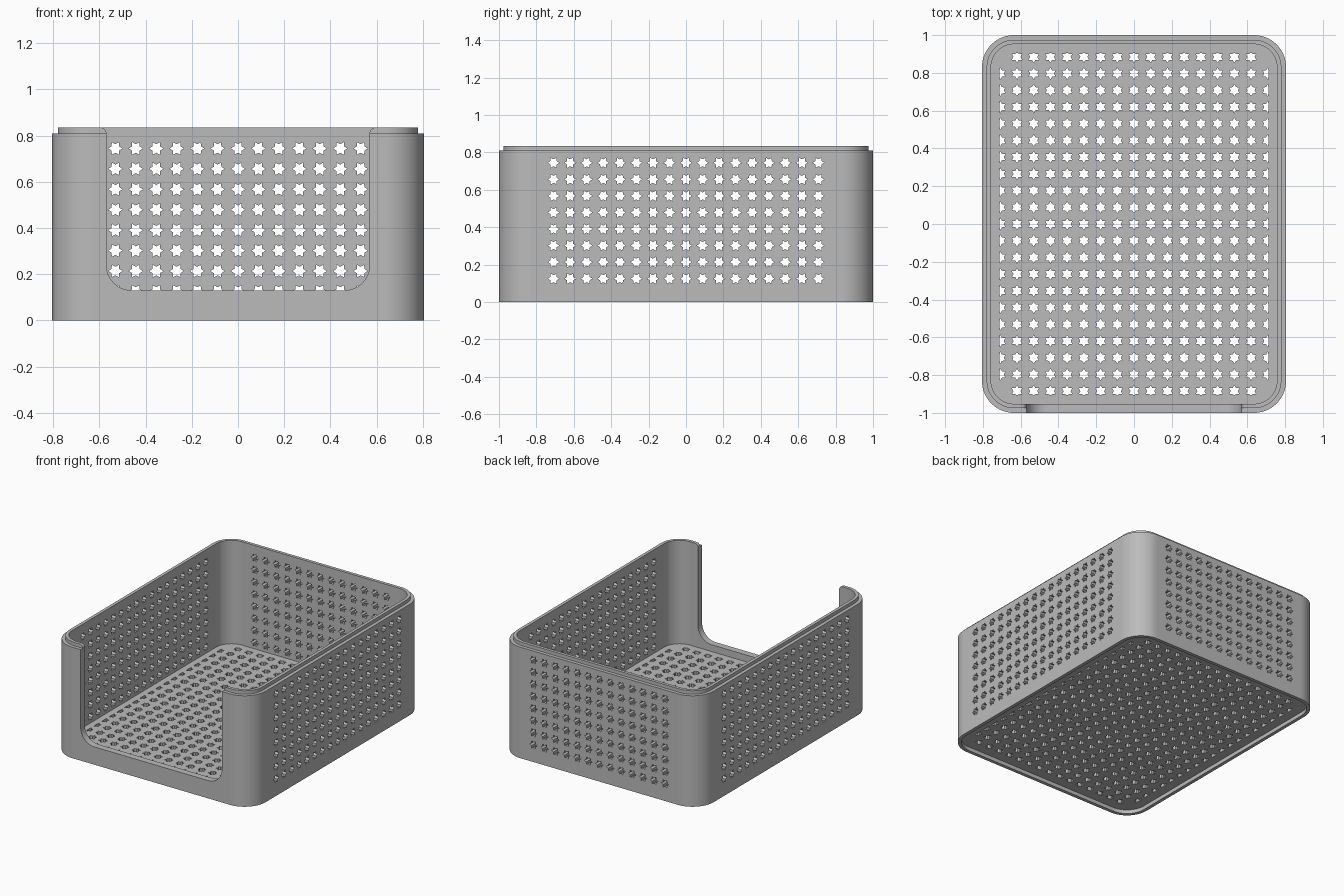
import bpy, bmesh, math
from math import sin, cos, pi, radians

old = bpy.data.objects.get("Cube")
if old:
    bpy.data.objects.remove(old)

HX, HY, RADIUS = 0.805, 1.0, 0.17      # outer half sizes and corner radius
PITCH, STAR_R = 0.0885, 0.031          # perforation spacing and star size


def new_object(name, bm):
    bmesh.ops.recalc_face_normals(bm, faces=bm.faces[:])
    mesh = bpy.data.meshes.new(name)
    bm.to_mesh(mesh)
    bm.free()
    ob = bpy.data.objects.new(name, mesh)
    bpy.context.collection.objects.link(ob)
    return ob


def arc(cx, cy, r, start, end, steps):
    return [(cx + r * cos(radians(start + (end - start) * i / steps)),
             cy + r * sin(radians(start + (end - start) * i / steps)))
            for i in range(steps + 1)]


def rounded_rect(inset):
    r, pts = RADIUS - inset, []
    for k, (sx, sy) in enumerate([(1, 1), (-1, 1), (-1, -1), (1, -1)]):
        pts += arc(sx * (HX - RADIUS), sy * (HY - RADIUS), r, 90 * k, 90 * k + 90, 20)
    return pts


def star(cx, cy, turn, lim_x=9, lim_y=9):
    """Six-pointed star, trimmed to the given limits."""
    pts = []
    for i in range(12):
        r = STAR_R * (0.6 if i % 2 else 1)
        x, y = cx + r * cos(turn + i * pi / 6), cy + r * sin(turn + i * pi / 6)
        pts.append((max(-lim_x, min(lim_x, x)), max(-lim_y, min(lim_y, y))))
    return pts


def prism(bm, pts, axis, lo, hi):
    """Extrude a flat outline along one axis."""
    def place(p, d):
        co = list(p)
        co.insert(axis, d)
        return co
    a = [bm.verts.new(place(p, lo)) for p in pts]
    b = [bm.verts.new(place(p, hi)) for p in pts]
    bm.faces.new(a[::-1])
    bm.faces.new(b)
    for i in range(len(a)):
        j = (i + 1) % len(a)
        bm.faces.new((a[i], a[j], b[j], b[i]))


def steps(count):
    return [(i - (count - 1) / 2) * PITCH for i in range(count)]


# Tray shell: recessed underside, walls, stacking lip, inner floor
bm = bmesh.new()
sections = [(0.025, 0.028), (0.025, 0), (0, 0), (0, 0.81), (0.025, 0.81),
            (0.025, 0.835), (0.048, 0.835), (0.048, 0.08)]
rings = [[bm.verts.new((x, y, z)) for x, y in rounded_rect(d)] for d, z in sections]
for a, b in zip(rings, rings[1:]):
    for i in range(len(a)):
        j = (i + 1) % len(a)
        bm.faces.new((a[i], a[j], b[j], b[i]))
bm.faces.new(rings[0][::-1])
bm.faces.new(rings[-1])
tray = new_object("storage_tray", bm)

# Front opening with rounded corners
bm = bmesh.new()
half = arc(0.46, 0.24, 0.11, -90, 0, 12) + arc(0.595, 0.81, 0.025, 180, 90, 8) + [(0.595, 0.9)]
prism(bm, half + [(-x, z) for x, z in reversed(half)], 1, -1.1, -0.9)
cutters = [new_object("front_opening_cutter", bm)]

# Star holes through both side walls
bm = bmesh.new()
for y in steps(17):
    for z in steps(8):
        prism(bm, star(y, z + 0.435, 0), 0, -0.9, 0.9)
cutters.append(new_object("side_hole_cutter", bm))

# Star holes through the back wall
bm = bmesh.new()
for x in steps(13):
    for z in steps(8):
        prism(bm, star(x, z + 0.435, 0), 1, 0.9, 1.1)
cutters.append(new_object("back_hole_cutter", bm))

# Star holes through the floor, trimmed at the borders
bm = bmesh.new()
for x in steps(17):
    for y in steps(21):
        if abs(x) > 0.7 and abs(y) > 0.85:
            continue
        prism(bm, star(x, y, pi / 2, 0.712, 0.907), 2, -0.05, 0.09)
cutters.append(new_object("floor_hole_cutter", bm))

# Cut everything out of the shell
bpy.ops.object.select_all(action='DESELECT')
bpy.context.view_layer.objects.active = tray
tray.select_set(True)
for cutter in cutters:
    cutter.hide_render = True
    mod = tray.modifiers.new(cutter.name, 'BOOLEAN')
    mod.operation, mod.solver, mod.object = 'DIFFERENCE', 'MANIFOLD', cutter
    bpy.ops.object.modifier_apply(modifier=mod.name)
    bpy.data.objects.remove(cutter)

# Smooth the rounded corners, keep the straight walls flat
bpy.ops.object.shade_smooth_by_angle(angle=radians(30))
for face in tray.data.polygons:
    if max(abs(c) for c in face.normal) > 0.9999:
        face.use_smooth = False

# Plain grey plastic
grey = bpy.data.materials.new("grey_plastic")
grey.use_nodes = True
colour = (0.5, 0.5, 0.5, 1)
grey.diffuse_color = colour
grey.node_tree.nodes["Principled BSDF"].inputs["Base Color"].default_value = colour
tray.data.materials.clear()
tray.data.materials.append(grey)
